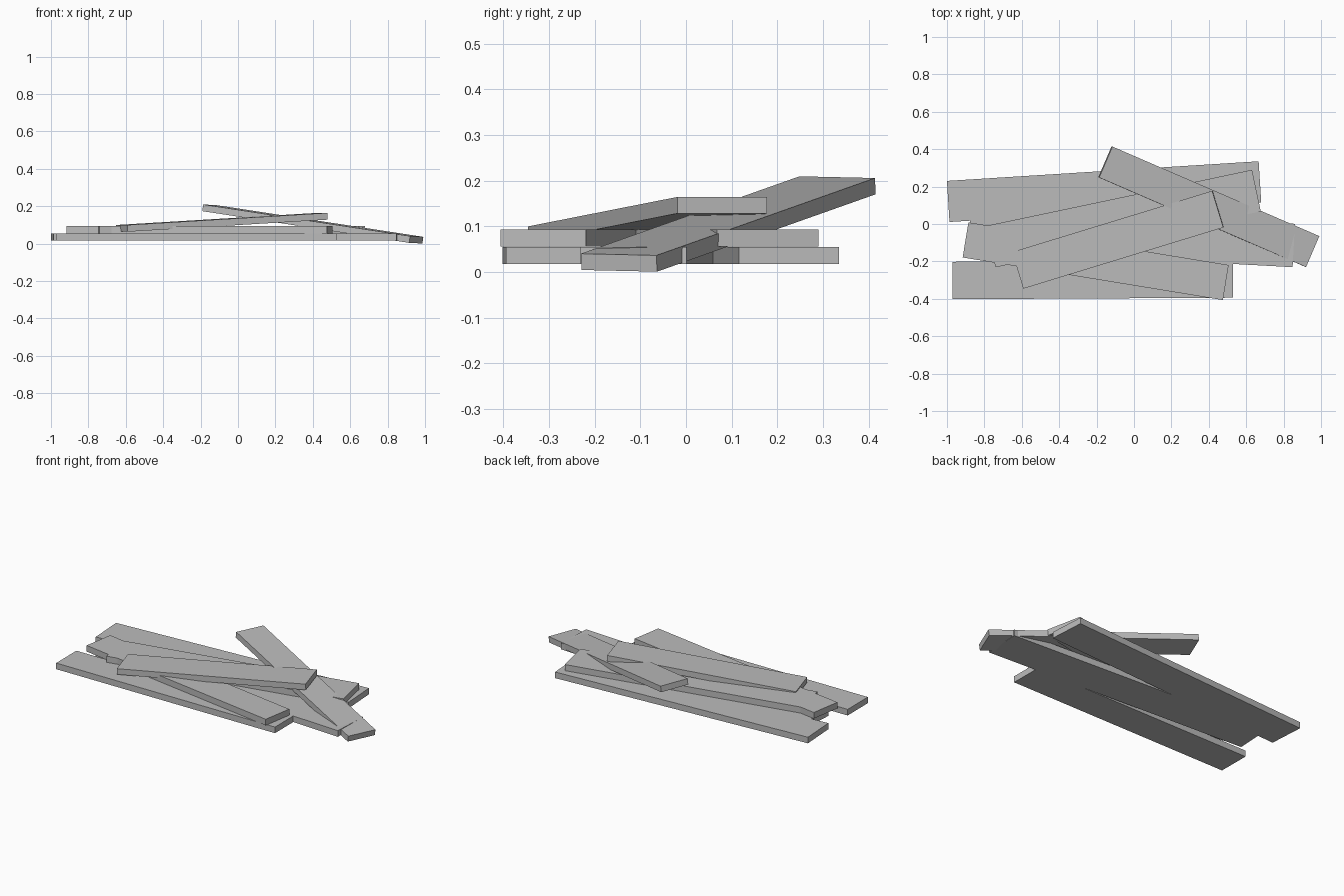
import bpy
from math import radians
from mathutils import Euler

cube = bpy.data.objects.get("Cube")
if cube:
    bpy.data.objects.remove(cube, do_unlink=True)

# One weathered grey for every board
grey = bpy.data.materials.new("plank_grey")
grey.use_nodes = True
colour = (0.5, 0.5, 0.5, 1)
grey.diffuse_color = colour
grey.node_tree.nodes["Principled BSDF"].inputs["Base Color"].default_value = colour


def plank(name, centre, length, width, turn, slope=0, roll=0, thick=0.038):
    """A flat board: turned about z, sloping along its length, rolled about it."""
    bpy.ops.mesh.primitive_cube_add(size=1, location=centre)
    board = bpy.context.object
    board.name = name
    board.rotation_euler = Euler((radians(roll), radians(slope), radians(turn)))
    board.scale = (length, width, thick)
    bpy.ops.object.transform_apply(location=False, rotation=False, scale=True)
    board.data.materials.append(grey)
    return board


# Bottom layer, lying flat
plank("front_bottom_plank", (-0.22, -0.298, 0.036), 1.50, 0.20, 0.3)
plank("middle_bottom_plank", (-0.012, -0.068, 0.036), 1.735, 0.232, -3.1)
plank("back_bottom_plank", (-0.16, 0.173, 0.036), 1.67, 0.22, 3.6)

# Second layer, crossed over the first
plank("front_crossing_plank", (-0.205, -0.199, 0.0745), 1.41, 0.19, -9.3)
plank("back_crossing_plank", (-0.055, 0.029, 0.0745), 1.45, 0.227, 11.9)

# Loose planks leaning on the pile
plank("rising_top_plank", (-0.086, -0.084, 0.114), 1.12, 0.205, 17, slope=-3.3, thick=0.036)
plank("leaning_top_plank", (0.40, 0.0925, 0.105), 1.217, 0.18, -23.4, slope=8, roll=-1.2, thick=0.036)
